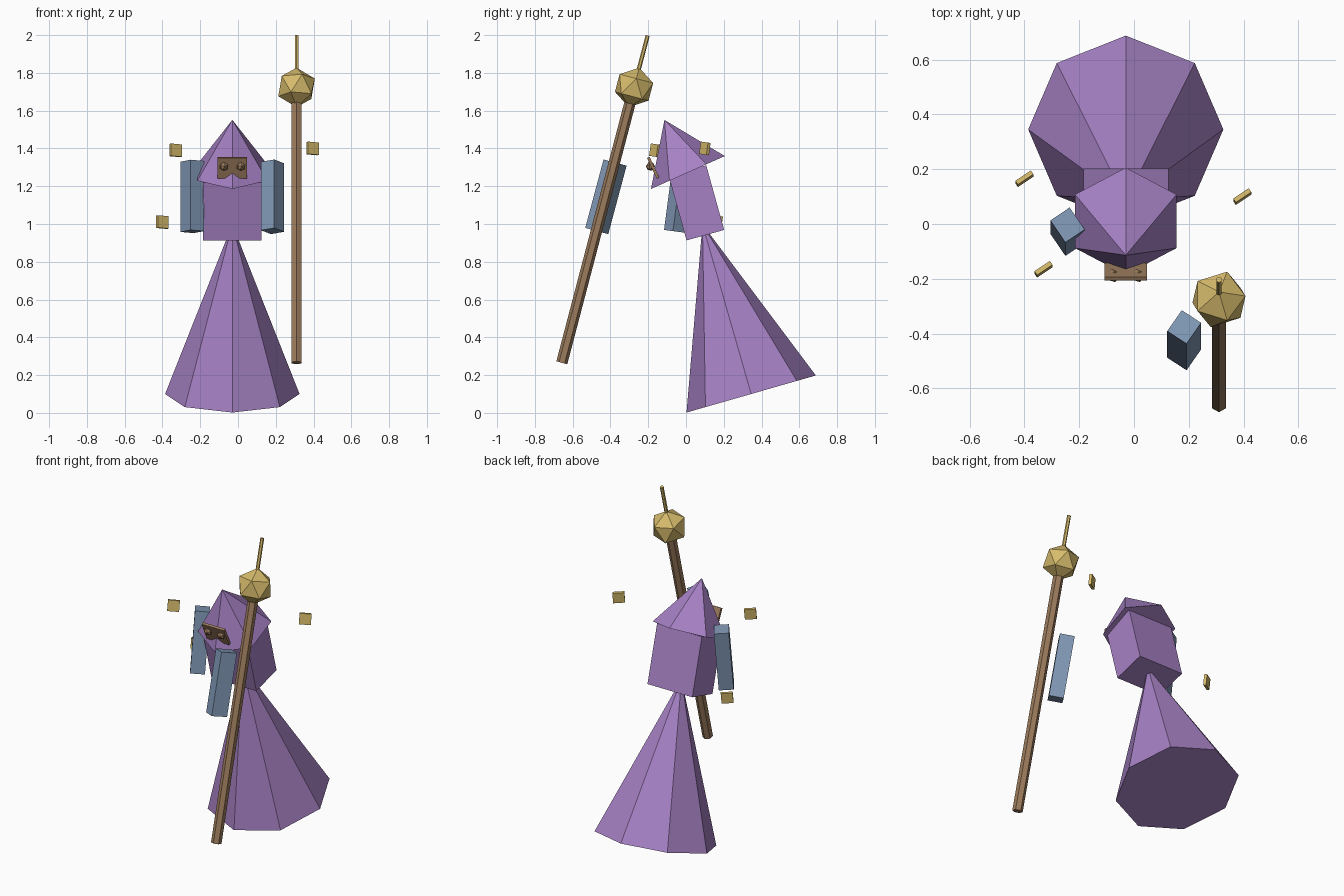
import bpy
import bmesh
from math import radians
from mathutils import Euler, Matrix, Vector

if "Cube" in bpy.data.objects:
    bpy.data.objects.remove(bpy.data.objects["Cube"], do_unlink=True)


def material(name, r, g, b):
    mat = bpy.data.materials.new(name)
    mat.use_nodes = True
    mat.diffuse_color = (r, g, b, 1)
    mat.node_tree.nodes["Principled BSDF"].inputs["Base Color"].default_value = (r, g, b, 1)
    return mat


purple = material("purple cloth", 0.38, 0.22, 0.55)
gold = material("gold", 0.68, 0.50, 0.15)
blue = material("blue grey", 0.215, 0.31, 0.46)
brown = material("brown wood", 0.33, 0.20, 0.11)


def add_part(name, bm, mat, location, tilt=0, turn=0):
    """Turn the mesh about its own axis, tilt it about x, then place it."""
    mesh = bpy.data.meshes.new(name)
    bm.to_mesh(mesh)
    bm.free()
    mesh.materials.append(mat)
    obj = bpy.data.objects.new(name, mesh)
    obj.location = location
    rotation = Matrix.Rotation(radians(tilt), 3, "X") @ Matrix.Rotation(radians(turn), 3, "Z")
    obj.rotation_euler = rotation.to_euler()
    bpy.context.collection.objects.link(obj)
    return obj


def box(name, size, mat, location, tilt=0, turn=0):
    bm = bmesh.new()
    bmesh.ops.create_cube(bm, size=1)
    bmesh.ops.scale(bm, vec=size, verts=bm.verts)
    return add_part(name, bm, mat, location, tilt, turn)


def spindle(name, sides, bottom, top, height, mat, base, tilt=0):
    """Cone or cylinder whose base centre sits at the given point, with a corner facing y."""
    bm = bmesh.new()
    bmesh.ops.create_cone(bm, cap_ends=True, segments=sides, radius1=bottom,
                          radius2=top, depth=height)
    bmesh.ops.remove_doubles(bm, verts=bm.verts, dist=0.0001)
    # The primitive may start on x or y, so align its first corner with y
    corner = max(bm.verts, key=lambda v: v.co.xy.length).co
    angle = Vector((0, 1)).angle_signed(corner.xy)
    bmesh.ops.rotate(bm, verts=bm.verts, matrix=Matrix.Rotation(angle, 3, "Z"))
    bmesh.ops.translate(bm, verts=bm.verts, vec=(0, 0, height / 2))
    return add_part(name, bm, mat, base, tilt)


def ball(name, radius, mat, location, tilt=0):
    bm = bmesh.new()
    bmesh.ops.create_icosphere(bm, subdivisions=1, radius=radius)
    return add_part(name, bm, mat, location, tilt)


# Robe, torso and pointed hood
MID = -0.03
spindle("robe_skirt", 8, 0.356, 0, 0.935, purple, (MID, 0.345, 0.1), 16)
box("torso", (0.31, 0.207, 0.355), purple, (MID, 0.055, 1.112), 15.5)
spindle("hood", 6, 0.214, 0, 0.305, purple, (MID, 0.01, 1.2725), 24)

# Goggles: a thin plate with two faceted lenses
box("goggle_plate", (0.155, 0.015, 0.12), brown, (MID, -0.174, 1.298), 25)
for side, label in ((-1, "right"), (1, "left")):
    ball(label + "_lens", 0.025, brown, (MID + side * 0.045, -0.188, 1.305), 25)

# Floating arms
box("right_arm", (0.085, 0.098, 0.375), blue, (-0.2425, -0.028, 1.146), -7.5, 34)
box("left_arm", (0.085, 0.095, 0.375), blue, (0.183, -0.424, 1.144), -15, -34)

# Staff with a faceted orb and a spike
LEAN = -14.7
orb = Vector((0.31, -0.275, 1.723))
axis = Euler((radians(LEAN), 0, 0)).to_matrix() @ Vector((0, 0, 1))
spindle("staff_shaft", 6, 0.03, 0.03, 1.5, brown, orb - axis * 1.507, LEAN)
ball("staff_orb", 0.108, gold, orb, LEAN)
spindle("staff_spike", 6, 0.011, 0.011, 0.284, gold, orb, LEAN)

# Floating gold tiles
tiles = ((-0.33, -0.165, 1.39), (0.395, 0.1, 1.4), (-0.4, 0.165, 1.01))
for number, place in enumerate(tiles, 1):
    box(f"floating_tile_{number}", (0.068, 0.017, 0.066), gold, place, -8, 34)
